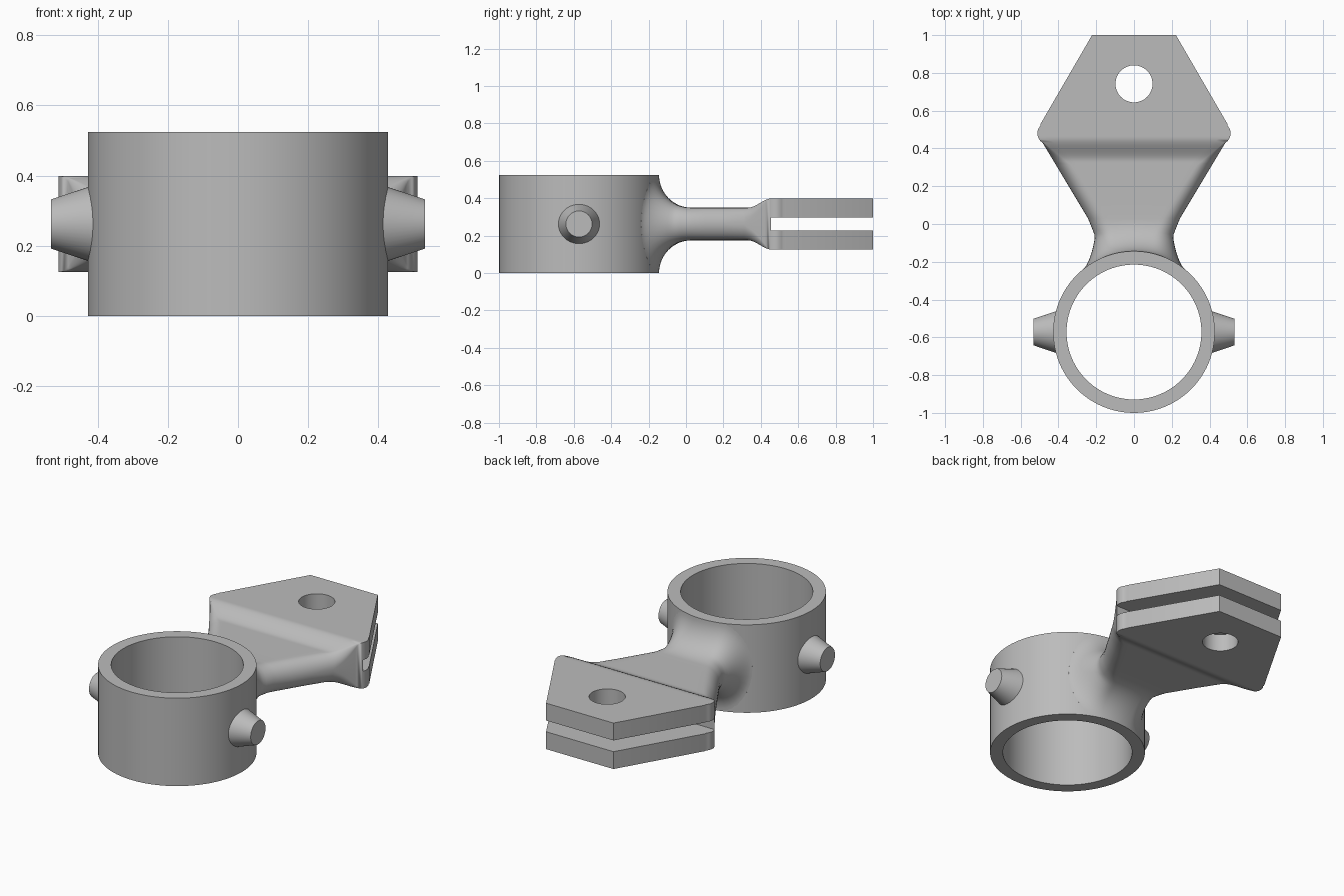
import bpy, bmesh, math
from mathutils import Matrix

cube = bpy.data.objects.get("Cube")
if cube:
    bpy.data.objects.remove(cube, do_unlink=True)

MID = 0.262            # height of the symmetry plane
RING_Y, RING_R, BORE_R = -0.572, 0.428, 0.357
PLATE, FORK = 0.087, 0.137   # half thicknesses
FILLET = 0.175

grey = bpy.data.materials.new("plain grey")
grey.use_nodes = True
grey.diffuse_color = (0.5, 0.5, 0.5, 1)
grey.node_tree.nodes["Principled BSDF"].inputs["Base Color"].default_value = (0.5, 0.5, 0.5, 1)


def finish(bm, name):
    bmesh.ops.remove_doubles(bm, verts=bm.verts, dist=1e-5)
    bmesh.ops.recalc_face_normals(bm, faces=bm.faces)
    mesh = bpy.data.meshes.new(name)
    bm.to_mesh(mesh)
    bm.free()
    mesh.materials.append(grey)
    obj = bpy.data.objects.new(name, mesh)
    bpy.context.collection.objects.link(obj)
    return obj


def cone(name, r1, r2, depth, matrix, sides=64):
    bm = bmesh.new()
    bmesh.ops.create_cone(bm, cap_ends=True, segments=sides, radius1=r1,
                          radius2=r2, depth=depth, matrix=matrix)
    return finish(bm, name)


def cut(obj, cutter):
    mod = obj.modifiers.new("cut", 'BOOLEAN')
    mod.operation, mod.solver, mod.object = 'DIFFERENCE', 'EXACT', cutter
    bpy.context.view_layer.objects.active = obj
    bpy.ops.object.modifier_apply(modifier=mod.name)
    bpy.data.objects.remove(cutter, do_unlink=True)


def smooth(obj):
    bpy.ops.object.select_all(action='DESELECT')
    obj.select_set(True)
    bpy.context.view_layer.objects.active = obj
    bpy.ops.object.shade_smooth_by_angle(angle=math.radians(30))


def ease(a, b, v):
    t = min(max((v - a) / (b - a), 0), 1)
    return t * t * (3 - 2 * t)


# Clamp ring: tube turned from a rectangular wall section
bm = bmesh.new()
wall = [(BORE_R, 0), (RING_R, 0), (RING_R, 2 * MID), (BORE_R, 2 * MID)]
verts = [bm.verts.new((r, RING_Y, z)) for r, z in wall]
edges = [bm.edges.new((verts[i], verts[(i + 1) % 4])) for i in range(4)]
bmesh.ops.spin(bm, geom=verts + edges, cent=(0, RING_Y, 0), axis=(0, 0, 1),
               angle=2 * math.pi, steps=96, use_merge=True)
smooth(finish(bm, "clamp_ring"))

# Tapered side pins
for side, label in ((1, "left"), (-1, "right")):
    place = Matrix.Translation((side * 0.4615, RING_Y, MID)) @ \
        Matrix.Rotation(side * math.pi / 2, 4, 'Y')
    smooth(cone(label + "_pin", 0.118, 0.07, 0.143, place, 48))


# Bracket: cross-sections lofted from the ring to the fork end
def half_width(y):
    if y < 0.44:
        return max(0.2, 0.205 + 0.6 * (y + 0.035))
    if y > 0.52:
        return 0.222 + 0.58 * (1 - y)
    return 0.512 - 0.016 * ((y - 0.48) / 0.04) ** 2


def section(w, h, rx, rz):
    arc = [i * math.pi / 16 for i in range(9)]
    right = [(w - rx + rx * math.cos(a), h - rz + rz * math.sin(a)) for a in arc]
    flat = [((w - rx) * (1 - i / 8), h) for i in range(1, 16)]
    return right + flat + [(-x, z) for x, z in reversed(right)]


def ring_y(x, r):
    return RING_Y + math.sqrt(r * r - x * x)


rows = []
for i in range(-1, 17):          # flared fillet against the ring
    s = max(i, 0) / 16
    s = 1 - math.cos(s * math.pi / 2)
    d = FILLET * (1 - math.sqrt(1 - (1 - s) ** 2))
    w = half_width(-0.145 + FILLET * s) + 0.07 * d / FILLET
    sunk = 0.006 if i < 0 else 0
    h = PLATE + d - sunk
    r = RING_R - 5 * sunk
    rows.append([(x, ring_y(x, r) * (1 - s) + 0.03 * s, z)
                 for x, z in section(w, h, PLATE + 0.4 * d, h)])
stations = [0.1, 0.2] + [0.3 + 0.01 * i for i in range(1, 24)] + [1.0]
for y in stations:               # plate swelling into the fork
    h = PLATE + (FORK - PLATE) * ease(0.33, 0.46, y)
    r = 1 - min(max((y - 0.3) / 0.14, 0), 1)
    rows.append([(x, y, z) for x, z in section(half_width(y), h, PLATE * r, h * r)])

bm = bmesh.new()
top = [[bm.verts.new((x, y, MID + z)) for x, y, z in row] for row in rows]
low = [[bm.verts.new((x, y, MID - z)) for x, y, z in row] for row in rows]
n = len(rows[0])
for j in range(len(rows) - 1):
    for grid in (top, low):
        for i in range(n - 1):
            bm.faces.new((grid[j][i], grid[j][i + 1], grid[j + 1][i + 1], grid[j + 1][i]))
    for i in (0, n - 1):
        bm.faces.new((top[j][i], low[j][i], low[j + 1][i], top[j + 1][i]))
for j in (0, -1):
    for i in range(n - 1):
        bm.faces.new((top[j][i], top[j][i + 1], low[j][i + 1], low[j][i]))
bracket = finish(bm, "fork_bracket")

# Fork slot and bolt hole
bm = bmesh.new()
bmesh.ops.create_cube(bm, size=1, matrix=Matrix.Translation((0, 0.855, MID)) @
                      Matrix.Diagonal((1.4, 0.8, 0.067, 1)))
cut(bracket, finish(bm, "slot_cutter"))
cut(bracket, cone("hole_cutter", 0.098, 0.098, 1, Matrix.Translation((0, 0.742, MID))))
smooth(bracket)
